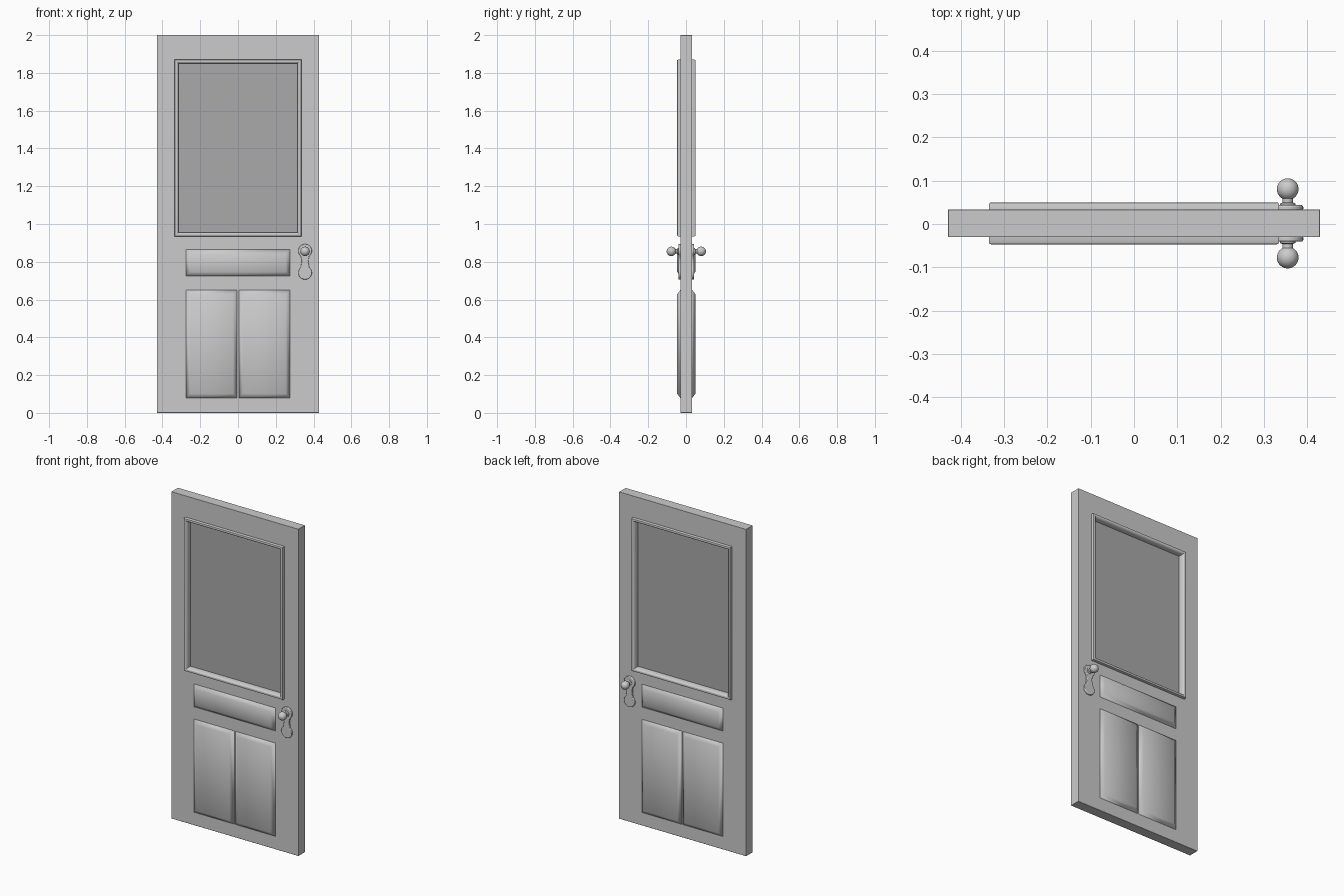
import bpy, bmesh, math

if "Cube" in bpy.data.objects:
    bpy.data.objects.remove(bpy.data.objects["Cube"])

YC = 0.0015      # middle of the door thickness
FACE = 0.0315    # half thickness of the slab


def finish(name, bm, smooth=None, bevel=0.0):
    bmesh.ops.remove_doubles(bm, verts=bm.verts, dist=1e-5)
    bmesh.ops.recalc_face_normals(bm, faces=bm.faces)
    me = bpy.data.meshes.new(name)
    bm.to_mesh(me)
    bm.free()
    ob = bpy.data.objects.new(name, me)
    bpy.context.collection.objects.link(ob)
    if bevel:
        m = ob.modifiers.new("bevel", 'BEVEL')
        m.width, m.segments, m.limit_method = bevel, 3, 'ANGLE'
        m.angle_limit = math.radians(50)
    if smooth:
        bpy.ops.object.select_all(action='DESELECT')
        ob.select_set(True)
        bpy.context.view_layer.objects.active = ob
        bpy.ops.object.shade_smooth_by_angle(angle=math.radians(smooth))
    return ob


def bridge(bm, loops, closed=False):
    n = len(loops[0])
    pairs = list(zip(loops, loops[1:])) + ([(loops[-1], loops[0])] if closed else [])
    for a, b in pairs:
        for i in range(n):
            j = (i + 1) % n
            bm.faces.new((a[i], a[j], b[j], b[i]))


def rect_loft(name, rect, steps, closed=False, cap=False, smooth=None, bevel=0.0):
    """Loft rectangles; each step is (inset, y offset from the door middle)."""
    x0, x1, z0, z1 = rect
    bm = bmesh.new()
    loops = []
    for k, y in steps:
        pts = ((x0 + k, z0 + k), (x1 - k, z0 + k), (x1 - k, z1 - k), (x0 + k, z1 - k))
        loops.append([bm.verts.new((x, YC + y, z)) for x, z in pts])
    bridge(bm, loops, closed)
    if cap:
        bm.faces.new(loops[0])
        bm.faces.new(loops[-1])
    return finish(name, bm, smooth, bevel)


# Slab with window opening
bm = bmesh.new()
loops = []
outer, hole = (-0.43, 0.43, 0, 2.0), (-0.32, 0.32, 0.95, 1.855)
for (x0, x1, z0, z1), y in ((outer, -FACE), (hole, -FACE), (hole, FACE), (outer, FACE)):
    loops.append([bm.verts.new((x, YC + y, z))
                  for x, z in ((x0, z0), (x1, z0), (x1, z1), (x0, z1))])
bridge(bm, loops, closed=True)
finish("door_slab", bm, bevel=0.002)

# Glass pane
glass = rect_loft("window_glass", (-0.322, 0.322, 0.948, 1.857),
                  [(0, -0.012), (0, 0.012)], cap=True)
mat = bpy.data.materials.new("dark_glass")
mat.diffuse_color = (0.4, 0.4, 0.4, 1)
mat.use_nodes = True
mat.node_tree.nodes["Principled BSDF"].inputs["Base Color"].default_value = mat.diffuse_color
glass.data.materials.append(mat)

# Keyhole-shaped plate outline: two discs joined by a narrow neck
KX = 0.355
outline = []
for i in range(25):
    a = math.radians(-50 + 280 * i / 24)
    outline.append((KX + 0.036 * math.cos(a), 0.858 + 0.036 * math.sin(a)))
outline += [(KX - 0.019, 0.815), (KX - 0.018, 0.802), (KX - 0.020, 0.788)]
for i in range(25):
    a = math.radians(130 + 280 * i / 24)
    outline.append((KX + 0.036 * math.cos(a), 0.742 + 0.036 * math.sin(a)))
outline += [(KX + 0.020, 0.788), (KX + 0.018, 0.802), (KX + 0.019, 0.815)]

# Knob profile: collar, stem, ball as (radius, distance from the door middle)
profile = [(0.018, 0.040), (0.018, 0.045), (0.012, 0.048)]
for i in range(17):
    a = math.radians(150 - 150 * i / 16)
    profile.append((0.025 * math.sin(a), 0.079 + 0.025 * math.cos(a)))

panels = {
    "middle_panel": (-0.275, 0.275, 0.725, 0.865),
    "lower_left_panel": (-0.275, -0.004, 0.08, 0.65),
    "lower_right_panel": (0.004, 0.275, 0.08, 0.65),
}

for side, s in (("front", -1), ("back", 1)):
    # Window moulding
    rect_loft(side + "_window_trim", (-0.335, 0.335, 0.935, 1.87),
              [(0, s * 0.028), (0, s * 0.044), (0.002, s * 0.0475), (0.005, s * 0.0485),
               (0.012, s * 0.0485), (0.016, s * 0.046), (0.021, s * 0.034), (0.021, s * 0.008)],
              closed=True, smooth=40)

    # Raised panels with sloping edges
    for name, rect in panels.items():
        rect_loft(side + "_" + name, rect,
                  [(0, s * 0.029), (0, s * 0.032), (0.022, s * 0.0485)],
                  cap=True, smooth=60)

    # Lock plate
    bm = bmesh.new()
    ends = [[bm.verts.new((x, YC + s * y, z)) for x, z in outline] for y in (0.029, 0.042)]
    bridge(bm, ends)
    for e in ends:
        bm.faces.new(e)
    finish(side + "_lock_plate", bm, smooth=40, bevel=0.004)

    # Keyhole boss in the lower disc
    # Door knob
    bm = bmesh.new()
    rings = []
    for r, d in profile:
        rings.append([bm.verts.new((KX + r * math.cos(t), YC + s * d, 0.855 + r * math.sin(t)))
                      for t in (2 * math.pi * i / 32 for i in range(32))])
    bridge(bm, rings)
    bm.faces.new(rings[0])
    finish(side + "_knob", bm, smooth=50)
